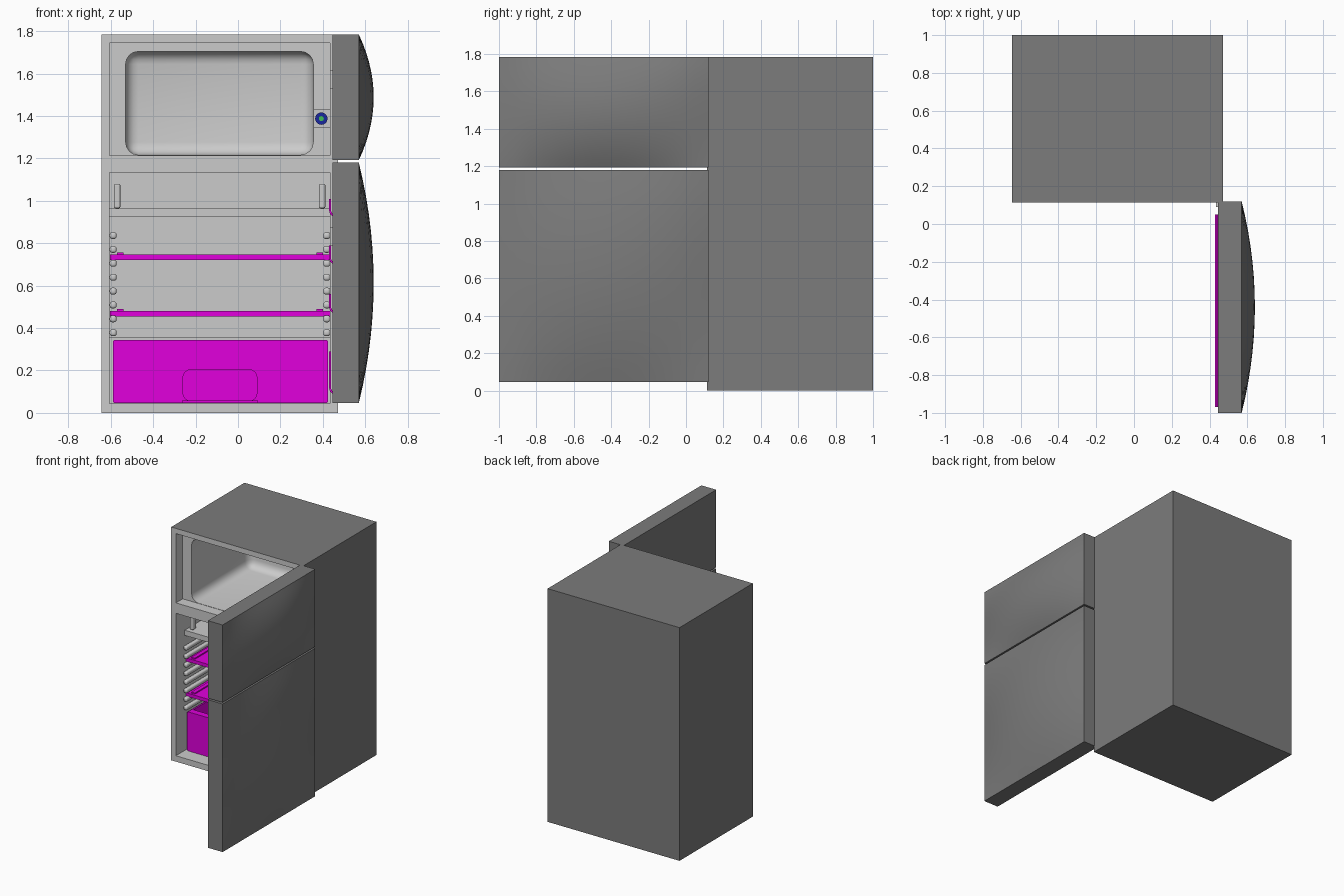
import bpy, bmesh, math
from mathutils import Vector

if "Cube" in bpy.data.objects:
    bpy.data.objects.remove(bpy.data.objects["Cube"])


def material(name, rgb):
    m = bpy.data.materials.new(name)
    m.diffuse_color = (*rgb, 1)
    m.use_nodes = True
    m.node_tree.nodes["Principled BSDF"].inputs["Base Color"].default_value = m.diffuse_color
    return m


DARK = material("dark_grey", (0.2, 0.2, 0.2))
MAGENTA = material("magenta", (0.75, 0.0, 0.72))
BLUE = material("navy", (0.01, 0.02, 0.35))
GREEN = material("green", (0.05, 0.5, 0.1))


def finish(name, bm, mat=None):
    bmesh.ops.recalc_face_normals(bm, faces=bm.faces[:])
    me = bpy.data.meshes.new(name)
    bm.to_mesh(me)
    bm.free()
    o = bpy.data.objects.new(name, me)
    bpy.context.collection.objects.link(o)
    if mat:
        me.materials.append(mat)
    return o


def activate(o):
    bpy.ops.object.select_all(action='DESELECT')
    o.select_set(True)
    bpy.context.view_layer.objects.active = o


def smooth(o):
    activate(o)
    bpy.ops.object.shade_smooth_by_angle(angle=math.radians(35))


def box(name, lo, hi, mat=None, bevel=0, segments=4, axis=None):
    """Box between two corners; bevel all edges, or only those along one axis."""
    bm = bmesh.new()
    bmesh.ops.create_cube(bm, size=1)
    for v in bm.verts:
        v.co = Vector([lo[i] + (v.co[i] + 0.5) * (hi[i] - lo[i]) for i in range(3)])
    if bevel:
        edges = [e for e in bm.edges if axis is None
                 or abs((e.verts[0].co - e.verts[1].co).normalized()[axis]) > 0.9]
        bmesh.ops.bevel(bm, geom=edges, offset=bevel, segments=segments,
                        profile=0.5, affect='EDGES')
    return finish(name, bm, mat)


def cut(o, *cutters):
    for c in cutters:
        c.hide_render = True
        m = o.modifiers.new("cut", 'BOOLEAN')
        m.operation, m.solver, m.object = 'DIFFERENCE', 'EXACT', c
        activate(o)
        bpy.ops.object.modifier_apply(modifier=m.name)
        bpy.data.objects.remove(c)


def cylinder(name, loc, radius, depth, mat=None):
    bpy.ops.mesh.primitive_cylinder_add(vertices=32, radius=radius, depth=depth,
                                        location=loc, rotation=(math.pi / 2, 0, 0))
    o = bpy.context.object
    o.name = name
    if mat:
        o.data.materials.append(mat)
    smooth(o)


# Cabinet with two hollow compartments
L, R, FRONT, BACK, TOP = -0.645, 0.472, 0.113, 1.0, 1.785
IL, IR = -0.605, 0.435
cabinet = box("cabinet", (L, FRONT, 0), (R, BACK, TOP))
cut(cabinet,
    box("freezer_rim_cutter", (IL, 0, 1.215), (IR, 0.195, 1.745)),
    box("freezer_cutter", (-0.53, 0.05, 1.217), (0.355, 0.9, 1.705), bevel=0.06),
    box("fridge_cutter", (IL, 0, 0.045), (IR, 0.93, 1.135)))

# Dark outer skin, light front frame and liner
me = cabinet.data
me.materials.clear()
light = material("light_grey", (0.8, 0.8, 0.8))
me.materials.append(light)
me.materials.append(DARK)
for p in me.polygons:
    c = p.center
    if (c.x < L + 1e-3 or c.x > R - 1e-3 or c.y > BACK - 1e-3
            or c.z < 1e-3 or c.z > TOP - 1e-3):
        p.material_index = 1
smooth(cabinet)

# Freezer thermostat
box("control_box", (0.355, 0.165, 1.345), (0.435, 0.2, 1.43))
cylinder("control_dial", (0.393, 0.158, 1.388), 0.029, 0.02, BLUE)
cylinder("control_light", (0.393, 0.146, 1.388), 0.012, 0.01, GREEN)

# Fridge ledge, brackets, rear step and shelf rails
box("top_ledge", (IL, 0.22, 0.925), (IR, 0.93, 0.965))
box("rear_step", (IL, 0.8, 0.045), (IR, 0.93, 0.355))
for side, x in (("left", -0.585), ("right", 0.382)):
    box(f"bracket_{side}", (x, 0.25, 0.965), (x + 0.03, 0.29, 1.08), bevel=0.008)
for i in range(8):
    z = 0.378 + i * 0.0655
    for side, x0, x1 in (("left", IL, -0.573), ("right", 0.403, IR)):
        r = box(f"rail_{side}_{i}", (x0, 0.2, z - 0.016), (x1, 0.93, z + 0.016),
                bevel=0.011, segments=3)
        smooth(r)

# Pull-out shelves with raised side ribs
for i, z in enumerate((0.455, 0.722)):
    box(f"shelf_{i}", (-0.604, 0.235, z), (0.434, 0.9, z + 0.026), MAGENTA)
    for side, x in (("left", -0.57), ("right", 0.37)):
        box(f"shelf_rib_{side}_{i}", (x, 0.25, z + 0.02), (x + 0.03, 0.88, z + 0.035), MAGENTA)

# Crisper drawer: open top, recessed grip
drawer = box("drawer", (-0.59, 0.225, 0.046), (0.425, 0.79, 0.345), MAGENTA,
             bevel=0.012, segments=3, axis=1)
cut(drawer,
    box("drawer_inside_cutter", (-0.57, 0.275, 0.07), (0.405, 0.77, 0.5)),
    box("grip_cutter", (-0.26, 0.1, 0.056), (0.09, 0.255, 0.205), bevel=0.04, axis=1))
smooth(drawer)
box("drawer_grip_lip", (-0.265, 0.215, 0.047), (0.095, 0.25, 0.058), MAGENTA)

# Doors standing open, with a domed outer face
X0, X1, X2 = 0.445, 0.57, 0.64
Y0, Y1 = -1.0, 0.12


def door(name, z0, z1, n=14):
    bm = bmesh.new()
    bmesh.ops.create_grid(bm, x_segments=n, y_segments=n, size=1)
    for v in bm.verts:
        u, w = v.co.x, v.co.y
        v.co = Vector((X1 + (X2 - X1) * (1 - u * u) * (1 - w * w),
                       (Y0 + Y1) / 2 + u * (Y1 - Y0) / 2,
                       (z0 + z1) / 2 + w * (z1 - z0) / 2))
    rim = [e for e in bm.edges if e.is_boundary]
    ret = bmesh.ops.extrude_edge_only(bm, edges=rim)["geom"]
    for v in ret:
        if isinstance(v, bmesh.types.BMVert):
            v.co.x = X0
    bmesh.ops.contextual_create(bm, geom=[e for e in ret if isinstance(e, bmesh.types.BMEdge)
                                          and e.is_boundary])
    return finish(name, bm, DARK)


upper = door("freezer_door", 1.192, TOP)
lower = door("fridge_door", 0.047, 1.18)
cut(lower, box("door_recess_cutter", (0.4, -0.97, 0.08), (0.53, 0.05, 1.11)))
for d in (upper, lower):
    smooth(d)

# Door bins: curved lip and floor swept across the recess
for i, (z0, z1) in enumerate(((0.088, 0.29), (0.47, 0.56), (0.7, 0.79), (0.925, 1.01))):
    t = 0.009
    outer = [(0.43 + 0.03 * (1 - math.cos(a)), z0 + 0.03 * (1 - math.sin(a)))
             for a in (k * math.pi / 10 for k in range(6))]
    inner = [(0.46 - (0.03 - t) * math.cos(a), z0 + 0.03 - (0.03 - t) * math.sin(a))
             for a in (k * math.pi / 10 for k in range(6))]
    prof = ([(0.43, z1)] + outer + [(0.53, z0), (0.53, z0 + t)]
            + inner[::-1] + [(0.43 + t, z1)])
    bm = bmesh.new()
    f = bm.faces.new([bm.verts.new((x, -0.969, z)) for x, z in prof])
    g = bmesh.ops.extrude_face_region(bm, geom=[f])["geom"]
    bmesh.ops.translate(bm, vec=(0, 1.018, 0),
                        verts=[v for v in g if isinstance(v, bmesh.types.BMVert)])
    smooth(finish(f"door_bin_{i}", bm, MAGENTA))

# Hinge plates
for i, z in enumerate((1.53, 0.79)):
    box(f"hinge_{i}", (0.433, 0.09, z), (0.447, 0.13, z + 0.085))
